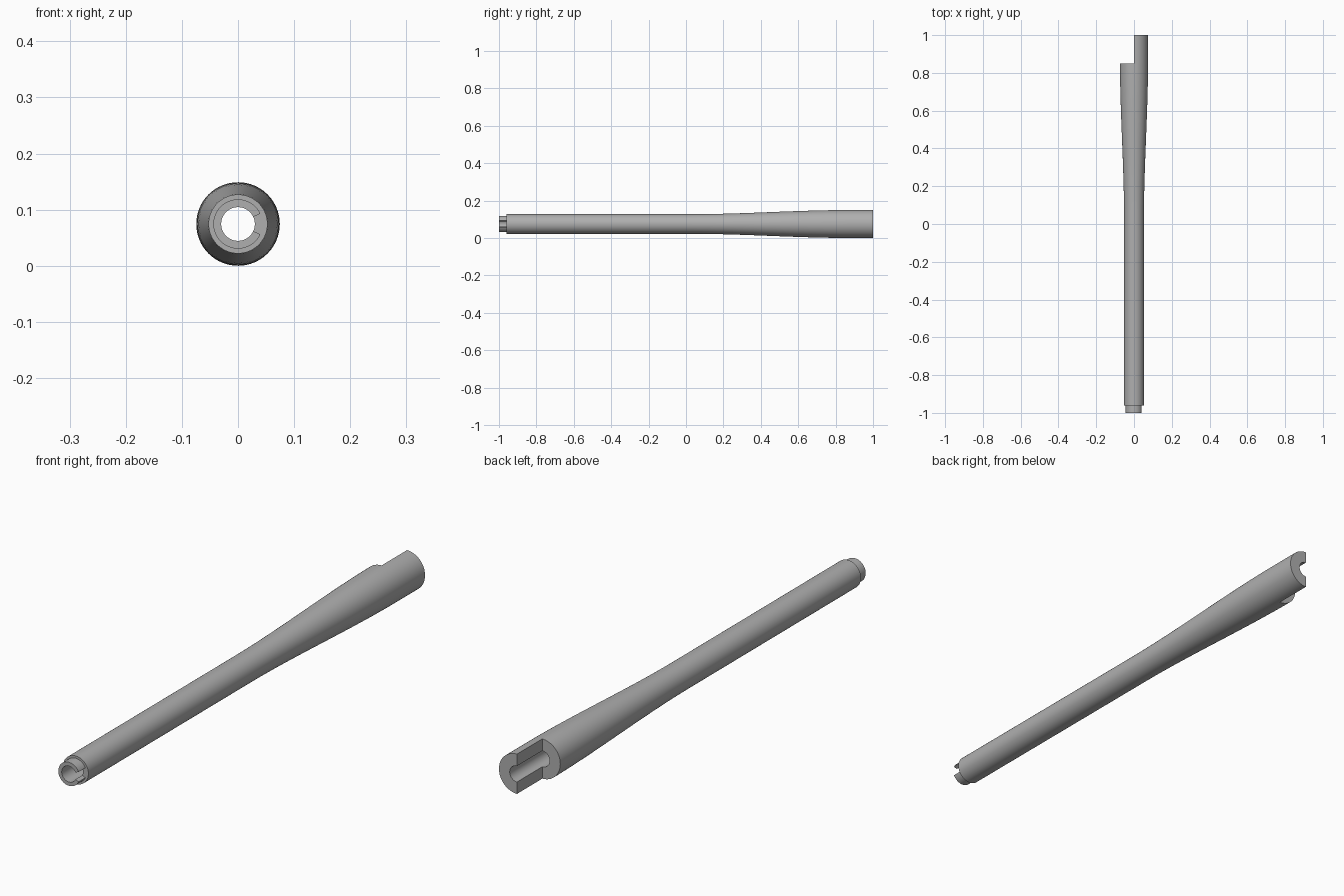
import bpy
import bmesh
import math
from mathutils import Matrix, Vector

AXIS_Z = 0.0745
BODY_R, FLARE_R, TENON_R, BORE_R = 0.0525, 0.0745, 0.044, 0.03
SHOULDER_Y = -0.96
SIDES = 64

default = bpy.data.objects.get("Cube")
if default:
    bpy.data.objects.remove(default, do_unlink=True)

grey = bpy.data.materials.new("plain grey")
grey.use_nodes = True
colour = (0.43, 0.43, 0.43, 1)
grey.diffuse_color = colour
grey.node_tree.nodes["Principled BSDF"].inputs["Base Color"].default_value = colour


def add_object(name, bm):
    bmesh.ops.recalc_face_normals(bm, faces=bm.faces[:])
    mesh = bpy.data.meshes.new(name)
    bm.to_mesh(mesh)
    bm.free()
    mesh.materials.append(grey)
    obj = bpy.data.objects.new(name, mesh)
    bpy.context.collection.objects.link(obj)
    return obj


def lathe(name, profile):
    """Turn a closed (radius, y) profile around the long axis."""
    bm = bmesh.new()
    rings = []
    for r, y in profile:
        angles = [2 * math.pi * i / SIDES for i in range(SIDES)]
        rings.append([bm.verts.new((r * math.cos(a), y, AXIS_Z + r * math.sin(a)))
                      for a in angles])
    for k, ring in enumerate(rings):
        after = rings[(k + 1) % len(rings)]
        for i in range(SIDES):
            j = (i + 1) % SIDES
            bm.faces.new((ring[i], ring[j], after[j], after[i]))
    return add_object(name, bm)


def prism(name, outline, y0, y1):
    """Extrude an (x, z) outline, measured from the axis, along y."""
    bm = bmesh.new()
    face = bm.faces.new([bm.verts.new((x, y0, AXIS_Z + z)) for x, z in outline])
    extruded = bmesh.ops.extrude_face_region(bm, geom=[face])
    moved = [g for g in extruded["geom"] if isinstance(g, bmesh.types.BMVert)]
    bmesh.ops.translate(bm, verts=moved, vec=(0, y1 - y0, 0))
    return add_object(name, bm)


def cut(target, cutter):
    """Subtract a cutter for good, then discard it."""
    cutter.hide_render = True
    mod = target.modifiers.new("cut", "BOOLEAN")
    mod.operation = "DIFFERENCE"
    mod.solver = "EXACT"
    mod.object = cutter
    bpy.ops.object.select_all(action="DESELECT")
    bpy.context.view_layer.objects.active = target
    target.select_set(True)
    bpy.ops.object.modifier_apply(modifier=mod.name)
    bpy.data.objects.remove(cutter, do_unlink=True)


# Hollow tube: bore, tenon, straight body, eased flare and straight end
flare_start, flare_end, steps = 0.03, 0.87, 16
profile = [(BORE_R, -1), (TENON_R, -1), (TENON_R, SHOULDER_Y), (BODY_R, SHOULDER_Y)]
for i in range(steps + 1):
    t = i / steps
    ease = t * t * (3 - 2 * t)
    profile.append((BODY_R + (FLARE_R - BODY_R) * ease,
                    flare_start + (flare_end - flare_start) * t))
profile += [(FLARE_R, 1), (BORE_R, 1)]
tube = lathe("flared_tube", profile)

# Half of the wide end is cut back
cut(tube, prism("half_end_cutter",
                [(-0.2, -0.2), (0, -0.2), (0, 0.2), (-0.2, 0.2)], 0.85, 1.1))

# Wedge-shaped key slot in the tenon
slot = math.radians(25)
reach = 0.05
cut(tube, prism("key_slot_cutter",
                [(0, 0), (reach, -reach * math.tan(slot)),
                 (reach, reach * math.tan(slot))], -1.1, SHOULDER_Y))

bpy.ops.object.shade_smooth_by_angle(angle=math.radians(30))
